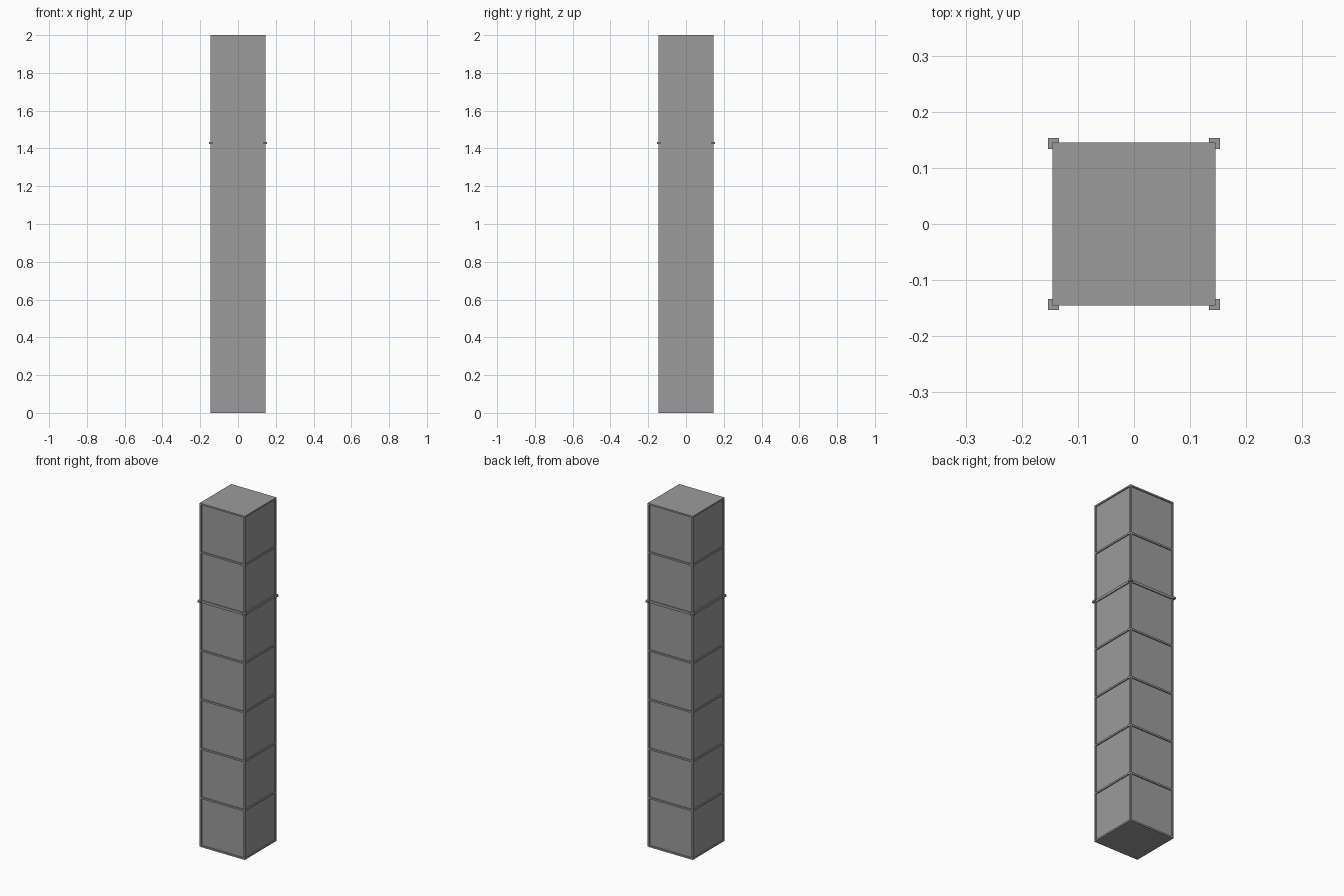
import bpy

if "Cube" in bpy.data.objects:
    bpy.data.objects.remove(bpy.data.objects["Cube"])

H = 2.0          # tower height
W = 0.145        # half width
N = 7            # bays
BAY = H / N
T = 0.009        # frame bar thickness
INSET = 0.006    # panel recess

grey = bpy.data.materials.new("dark_grey")
grey.diffuse_color = (0.33, 0.33, 0.33, 1)
grey.use_nodes = True
grey.node_tree.nodes["Principled BSDF"].inputs["Base Color"].default_value = grey.diffuse_color


def box(name, lo, hi):
    bpy.ops.mesh.primitive_cube_add(size=1, location=[(a + b) / 2 for a, b in zip(lo, hi)])
    ob = bpy.context.object
    ob.name = name
    ob.scale = [b - a for a, b in zip(lo, hi)]
    ob.data.materials.append(grey)
    return ob


# recessed panels as one core
c = W - INSET
box("panel_core", (-c, -c, 0.001), (c, c, H - 0.001))

# full-width end plates
box("base_plate", (-W, -W, 0), (W, W, T))
box("top_plate", (-W, -W, H - T), (W, W, H))

# corner posts
for sx in (-1, 1):
    for sy in (-1, 1):
        xs = sorted((sx * (W - T), sx * W))
        ys = sorted((sy * (W - T), sy * W))
        box("corner_post", (xs[0], ys[0], T), (xs[1], ys[1], H - T))

# horizontal rails on all four sides, thicker at the section joint
JOINT = 5
for i in range(1, N):
    z = i * BAY
    t = T * (0.8 if i == JOINT else 0.55)
    for s in (-1, 1):
        a, b = sorted((s * (W - T), s * W))
        box("rail_side", (a, -W + T, z - t), (b, W - T, z + t))
        box("rail_front_back", (-W + T, a, z - t), (W - T, b, z + t))

# small L-shaped clamps around the posts at the joint
z, t = JOINT * BAY, 0.006
IN, MID, OUT = 0.134, 0.139, 0.153


def clamp(sx, sy, x0, x1, y0, y1):
    xs, ys = sorted((sx * x0, sx * x1)), sorted((sy * y0, sy * y1))
    box("joint_clamp", (xs[0], ys[0], z - t), (xs[1], ys[1], z + t))


for sx in (-1, 1):
    for sy in (-1, 1):
        clamp(sx, sy, IN, OUT, MID, OUT)
        clamp(sx, sy, MID, OUT, IN, MID)
